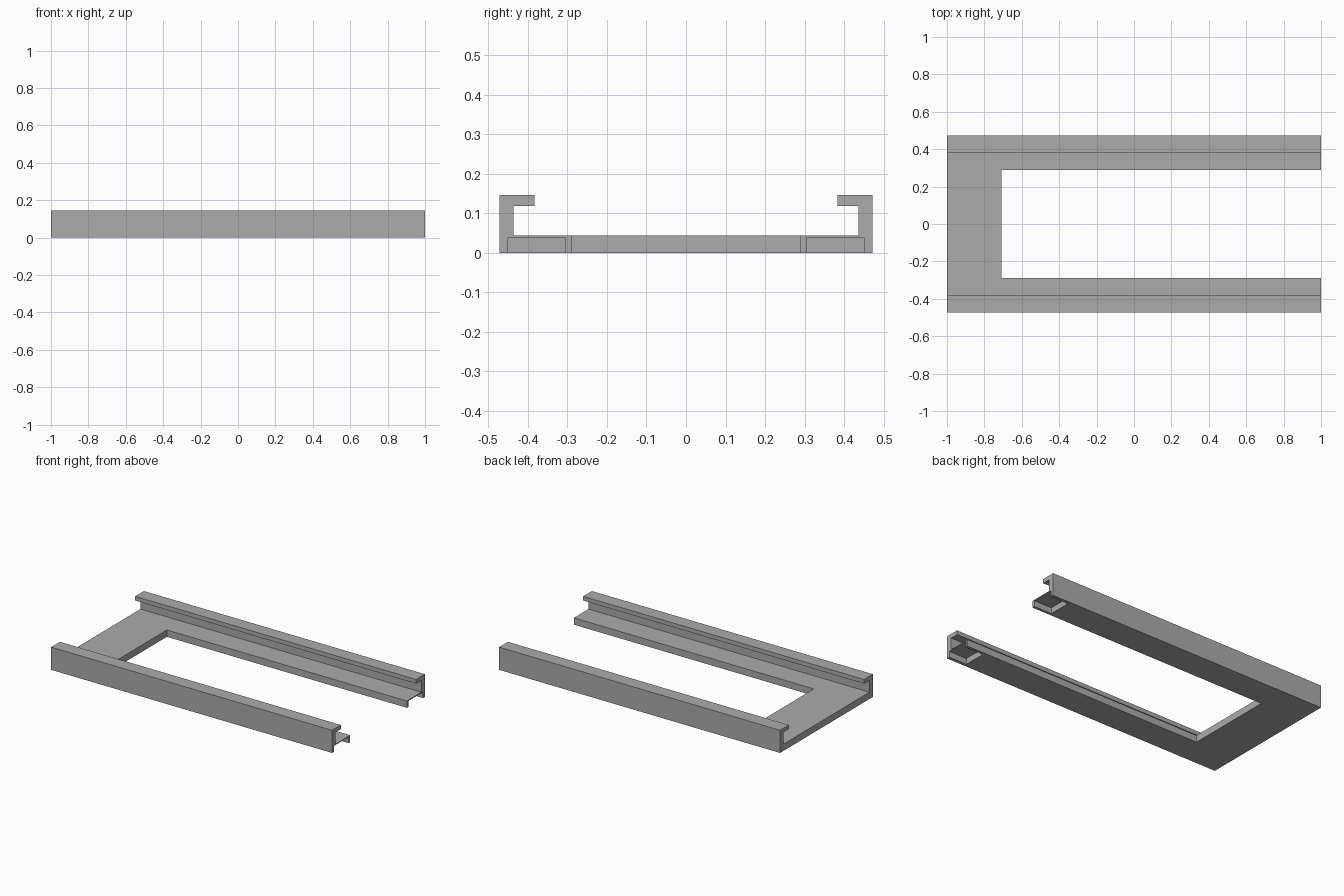
import bpy
import bmesh
from mathutils import Vector

cube = bpy.data.objects.get("Cube")
if cube:
    bpy.data.objects.remove(cube, do_unlink=True)

# Single grey finish
grey = bpy.data.materials.new("plain grey")
grey.use_nodes = True
colour = (0.41, 0.41, 0.41, 1)
grey.diffuse_color = colour
grey.node_tree.nodes["Principled BSDF"].inputs["Base Color"].default_value = colour


def add_object(name, bm):
    bmesh.ops.recalc_face_normals(bm, faces=bm.faces)
    mesh = bpy.data.meshes.new(name)
    bm.to_mesh(mesh)
    bm.free()
    mesh.materials.append(grey)
    obj = bpy.data.objects.new(name, mesh)
    bpy.context.collection.objects.link(obj)
    return obj


def extrude_profile(name, profile, x0, x1):
    """Extrude a (y, z) outline along x."""
    bm = bmesh.new()
    face = bm.faces.new([bm.verts.new((x0, y, z)) for y, z in profile])
    new = bmesh.ops.extrude_face_region(bm, geom=[face])["geom"]
    verts = [v for v in new if isinstance(v, bmesh.types.BMVert)]
    bmesh.ops.translate(bm, verts=verts, vec=Vector((x1 - x0, 0, 0)))
    return add_object(name, bm)


def cut(target, name, x, y, z):
    """Subtract a box given by its x, y and z ranges."""
    outline = [(y[0], z[0]), (y[1], z[0]), (y[1], z[1]), (y[0], z[1])]
    cutter = extrude_profile(name, outline, *x)
    cutter.hide_render = True
    mod = target.modifiers.new(name, "BOOLEAN")
    mod.operation = "DIFFERENCE"
    mod.solver = "EXACT"
    mod.object = cutter
    bpy.context.view_layer.objects.active = target
    bpy.ops.object.modifier_apply(modifier=name)
    bpy.data.objects.remove(cutter, do_unlink=True)


# Channel section: floor, side walls and inward lips
half = [(0.472, 0), (0.472, 0.146), (0.383, 0.146),
        (0.383, 0.119), (0.436, 0.119), (0.436, 0.044)]
section = half + [(-y, z) for y, z in reversed(half)]
frame = extrude_profile("channel_frame", section, -1, 1)

# Long opening that leaves two arms and an end plate
cut(frame, "floor_opening", (-0.708, 1.1), (-0.288, 0.288), (-0.1, 0.1))

# Shallow pocket under the open end of each arm
for side in (-1, 1):
    y_range = sorted((side * 0.305, side * 0.452))
    cut(frame, "arm_pocket", (0.873, 1.1), y_range, (-0.1, 0.038))
